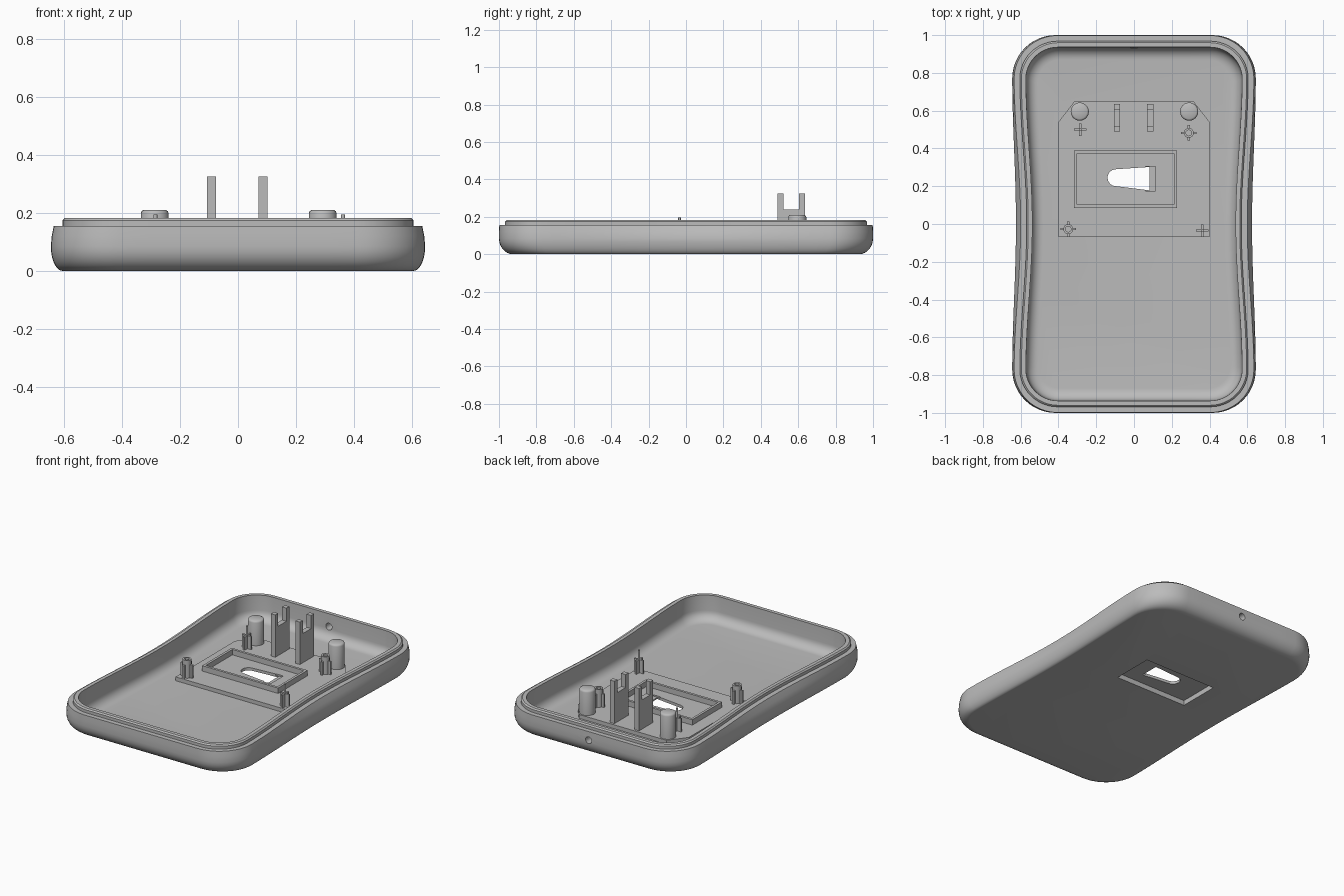
import bpy, bmesh
from math import sin, cos, pi, radians
from mathutils import Matrix

cube = bpy.data.objects.get("Cube")
if cube:
    bpy.data.objects.remove(cube, do_unlink=True)

grey = bpy.data.materials.new("mid_grey")
grey.use_nodes = True
colour = (0.5, 0.5, 0.5, 1)
grey.diffuse_color = colour
grey.node_tree.nodes["Principled BSDF"].inputs["Base Color"].default_value = colour

FLOOR, PAD = 0.025, 0.05


def finish(bm, name):
    bmesh.ops.recalc_face_normals(bm, faces=bm.faces)
    mesh = bpy.data.meshes.new(name)
    bm.to_mesh(mesh)
    bm.free()
    mesh.materials.append(grey)
    ob = bpy.data.objects.new(name, mesh)
    bpy.context.collection.objects.link(ob)
    return ob


def loft(name, rings):
    bm = bmesh.new()
    loops = [[bm.verts.new(p) for p in ring] for ring in rings]
    n = len(loops[0])
    for a, b in zip(loops, loops[1:]):
        for i in range(n):
            j = (i + 1) % n
            bm.faces.new((a[i], a[j], b[j], b[i]))
    bm.faces.new(loops[0])
    bm.faces.new(loops[-1])
    return finish(bm, name)


def prism(name, outline, z0, z1):
    return loft(name, [[(x, y, z) for x, y in outline] for z in (z0, z1)])


def box(name, x0, x1, y0, y1, z0, z1):
    return prism(name, [(x0, y0), (x1, y0), (x1, y1), (x0, y1)], z0, z1)


def circle(x, y, r, n=32):
    return [(x + r * cos(2 * pi * i / n), y + r * sin(2 * pi * i / n)) for i in range(n)]


def cut(ob, cutters):
    for c in cutters:
        c.hide_render = True
        mod = ob.modifiers.new("cut", "BOOLEAN")
        mod.operation, mod.solver, mod.object = "DIFFERENCE", "EXACT", c
    deps = bpy.context.evaluated_depsgraph_get()
    mesh = bpy.data.meshes.new_from_object(ob.evaluated_get(deps))
    ob.modifiers.clear()
    ob.data = mesh


def smooth(ob, angle=35):
    bpy.ops.object.select_all(action="DESELECT")
    ob.select_set(True)
    bpy.context.view_layer.objects.active = ob
    bpy.ops.object.shade_smooth_by_angle(angle=radians(angle))


# Rounded rectangle with a pinched waist
def waisted(w, waist, l, r, z):
    pts = []
    for q, (sx, sy) in enumerate([(1, 1), (-1, 1), (-1, -1), (1, -1)]):
        for i in range(13):
            a = (q + i / 12) * pi / 2
            pts.append((sx * (w - r) + r * cos(a), sy * (l - r) + r * sin(a)))
        if q % 2 == 0:
            continue_side = -1 if q == 0 else 1
            pts += [(sx * (w - r) * (1 - 2 * t / 8), sy * l) for t in range(1, 8)]
        else:
            pts += [(sx * w, sy * (l - r) * (1 - 2 * t / 24)) for t in range(1, 24)]
    out = []
    for x, y in pts:
        pinch = waist * (1 + cos(pi * y / 0.8)) / 2 if abs(y) < 0.8 else 0
        out.append((x * (1 - pinch / w), y, z))
    return out


# Tray shell: rounded outside, stepped rim, filleted inside
rings = []
for i in range(8):
    a = i / 7 * pi / 2
    rings.append(waisted(0.605 + 0.04 * sin(a), 0.016 + 0.004 * sin(a),
                         0.925 + 0.075 * sin(a), 0.2 + 0.03 * sin(a), 0.085 * (1 - cos(a))))
rings += [waisted(*p) for p in [
    (0.642, 0.027, 1.0, 0.23, 0.12), (0.635, 0.035, 0.998, 0.23, 0.155),
    (0.605, 0.037, 0.968, 0.2, 0.155), (0.605, 0.037, 0.968, 0.2, 0.174),
    (0.597, 0.037, 0.96, 0.195, 0.182), (0.573, 0.035, 0.936, 0.17, 0.182)]]
for i in range(8):
    a = i / 7 * pi / 2
    rings.append(waisted(0.51 + 0.06 * cos(a), 0.03, 0.87 + 0.063 * cos(a),
                         0.12 + 0.05 * cos(a), 0.085 - 0.06 * sin(a)))
tray = loft("tray_shell", rings)

# Mounting pad with clipped rear corners
pad = prism("mounting_pad", [(-0.4, -0.07), (0.4, -0.07), (0.4, 0.54), (0.315, 0.65),
                             (-0.315, 0.65), (-0.4, 0.54)], 0.015, PAD)

# Underside pocket, keyhole with ledge, rear cable hole
pocket = box("pocket_cutter", -0.302, 0.212, 0.102, 0.373, -0.1, 0.032)
arc = [(-0.095 + 0.045 * cos(a), 0.245 + 0.045 * sin(a))
       for a in [pi / 2 + pi * i / 12 for i in range(13)]]
keyhole = prism("keyhole_cutter", arc + [(0.083, 0.178), (0.083, 0.302)], -0.1, 0.2)
ledge = box("ledge_cutter", 0.06, 0.113, 0.174, 0.304, 0.041, 0.2)
hole = prism("hole_cutter", circle(0, 0, 0.022), -0.15, 0.15)
hole.data.transform(Matrix.Translation((0, 1, 0.1)) @ Matrix.Rotation(pi / 2, 4, "X"))
cut(tray, [pocket, hole])
cut(pad, [pocket, keyhole, ledge])
smooth(tray)
for c in (pocket, keyhole, ledge, hole):
    bpy.data.objects.remove(c, do_unlink=True)

# Frame around the keyhole
FX, FY, T, TOP = (-0.318, 0.228), (0.086, 0.389), 0.016, 0.085
for name, y in (("front", FY[0]), ("back", FY[1] - T)):
    box("frame_" + name, *FX, y, y + T, PAD - 0.005, TOP)
for name, x in (("right", FX[0]), ("left", FX[1] - T)):
    box("frame_" + name, x, x + T, FY[0] + T, FY[1] - T, PAD - 0.005, TOP)

# Forked posts, from a notched side profile
for side, x in (("right", -0.107), ("left", 0.07)):
    profile = [(0.49, PAD - 0.005), (0.635, PAD - 0.005), (0.635, 0.325), (0.605, 0.325),
               (0.605, 0.24), (0.52, 0.24), (0.52, 0.325), (0.49, 0.325)]
    loft("forked_post_" + side, [[(px, y, z) for y, z in profile] for px in (x, x + 0.032)])

# Round standoffs with softened tops
for side, x in (("right", -0.287), ("left", 0.292)):
    steps = [(0.048, PAD - 0.005), (0.048, 0.198), (0.045, 0.206), (0.038, 0.21)]
    smooth(loft("standoff_" + side, [[(*p, z) for p in circle(x, 0.595, r)] for r, z in steps]), 50)


# Cross-shaped supports with a locating pin
def cross(name, x, y):
    a, t = 0.033, 0.006
    outline = [(a, -t), (a, t), (t, t), (t, a), (-t, a), (-t, t),
               (-a, t), (-a, -t), (-t, -t), (-t, -a), (t, -a), (t, -t)]
    prism(name, [(x + u, y + v) for u, v in outline], FLOOR, 0.135)
    smooth(prism(name + "_pin", circle(x, y, 0.007, 12), 0.13, 0.195))


# Hollow bosses with four ribs
def boss(name, x, y):
    rad = [(0.026, FLOOR), (0.026, 0.165), (0.015, 0.165), (0.015, 0.06)]
    smooth(loft(name, [[(*p, z) for p in circle(x, y, r, 24)] for r, z in rad]))
    for i, (u, v) in enumerate([(1, 0), (0, 1), (-1, 0), (0, -1)]):
        cx, cy = x + u * 0.032, y + v * 0.032
        hx, hy = (0.009, 0.006) if u else (0.006, 0.009)
        box(f"{name}_rib_{i + 1}", cx - hx, cx + hx, cy - hy, cy + hy, FLOOR, 0.135)


cross("cross_support_back", -0.285, 0.5)
cross("cross_support_front", 0.362, -0.035)
boss("hollow_boss_back", 0.29, 0.482)
boss("hollow_boss_front", -0.348, -0.027)
